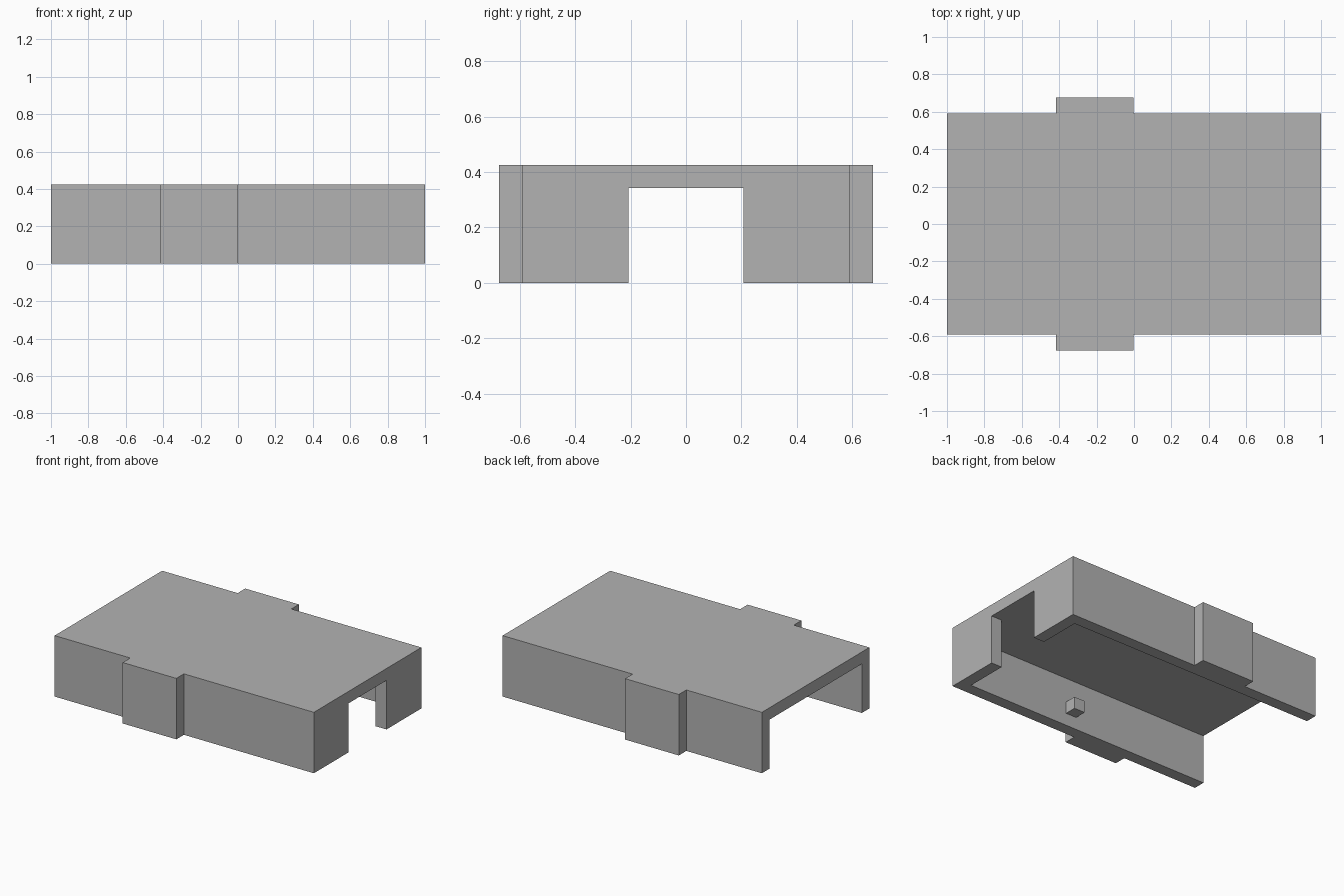
import bpy
import bmesh

cube = bpy.data.objects.get("Cube")
if cube:
    bpy.data.objects.remove(cube, do_unlink=True)

HALF_X, HALF_Y, HEIGHT = 1.0, 0.592, 0.425
WALL = 0.083
BUMP_X0, BUMP_X1, BUMP_Y = -0.417, -0.003, 0.675
DOOR_Y = 0.208

grey = bpy.data.materials.new("plain_grey")
grey.use_nodes = True
grey.diffuse_color = (0.45, 0.45, 0.45, 1)
grey.node_tree.nodes["Principled BSDF"].inputs["Base Color"].default_value = (0.45, 0.45, 0.45, 1)


def prism(name, outline, z0, z1):
    """Extrude a flat outline upward from z0 to z1."""
    bm = bmesh.new()
    face = bm.faces.new([bm.verts.new((x, y, z0)) for x, y in outline])
    top = bmesh.ops.extrude_face_region(bm, geom=[face])["geom"]
    verts = [v for v in top if isinstance(v, bmesh.types.BMVert)]
    bmesh.ops.translate(bm, verts=verts, vec=(0, 0, z1 - z0))
    bmesh.ops.recalc_face_normals(bm, faces=bm.faces)
    mesh = bpy.data.meshes.new(name)
    bm.to_mesh(mesh)
    bm.free()
    mesh.materials.append(grey)
    obj = bpy.data.objects.new(name, mesh)
    bpy.context.collection.objects.link(obj)
    return obj


def box(name, x0, x1, y0, y1, z0, z1):
    return prism(name, [(x0, y0), (x1, y0), (x1, y1), (x0, y1)], z0, z1)


def cut(target, cutter):
    """Subtract the cutter from the target and discard it."""
    cutter.hide_render = True
    mod = target.modifiers.new("cut", "BOOLEAN")
    mod.operation = "DIFFERENCE"
    mod.solver = "EXACT"
    mod.object = cutter
    bpy.context.view_layer.objects.active = target
    bpy.ops.object.modifier_apply(modifier=mod.name)
    bpy.data.objects.remove(cutter, do_unlink=True)


# Outer shell with a raised block on each long side
side = [(-HALF_X, -HALF_Y), (BUMP_X0, -HALF_Y), (BUMP_X0, -BUMP_Y),
        (BUMP_X1, -BUMP_Y), (BUMP_X1, -HALF_Y), (HALF_X, -HALF_Y)]
outline = side + [(x, -y) for x, y in reversed(side)]
shell = prism("cover_shell", outline, 0, HEIGHT)

# Hollow underside, open at one end
inner_y, ceiling = HALF_Y - WALL, HEIGHT - WALL
cut(shell, box("cavity_cutter", -HALF_X - 0.1, HALF_X - WALL,
               -inner_y, inner_y, -0.1, ceiling))

# Central opening through the end wall
cut(shell, box("doorway_cutter", HALF_X - 2 * WALL, HALF_X + 0.1,
               -DOOR_Y, DOOR_Y, -0.1, ceiling))

# Small square pegs on the inner side walls
for name, s in (("front_peg", -1), ("back_peg", 1)):
    y0, y1 = sorted((s * inner_y, s * (inner_y - WALL)))
    box(name, 0.05, 0.05 + WALL, y0, y1, 0.087, 0.087 + WALL)
